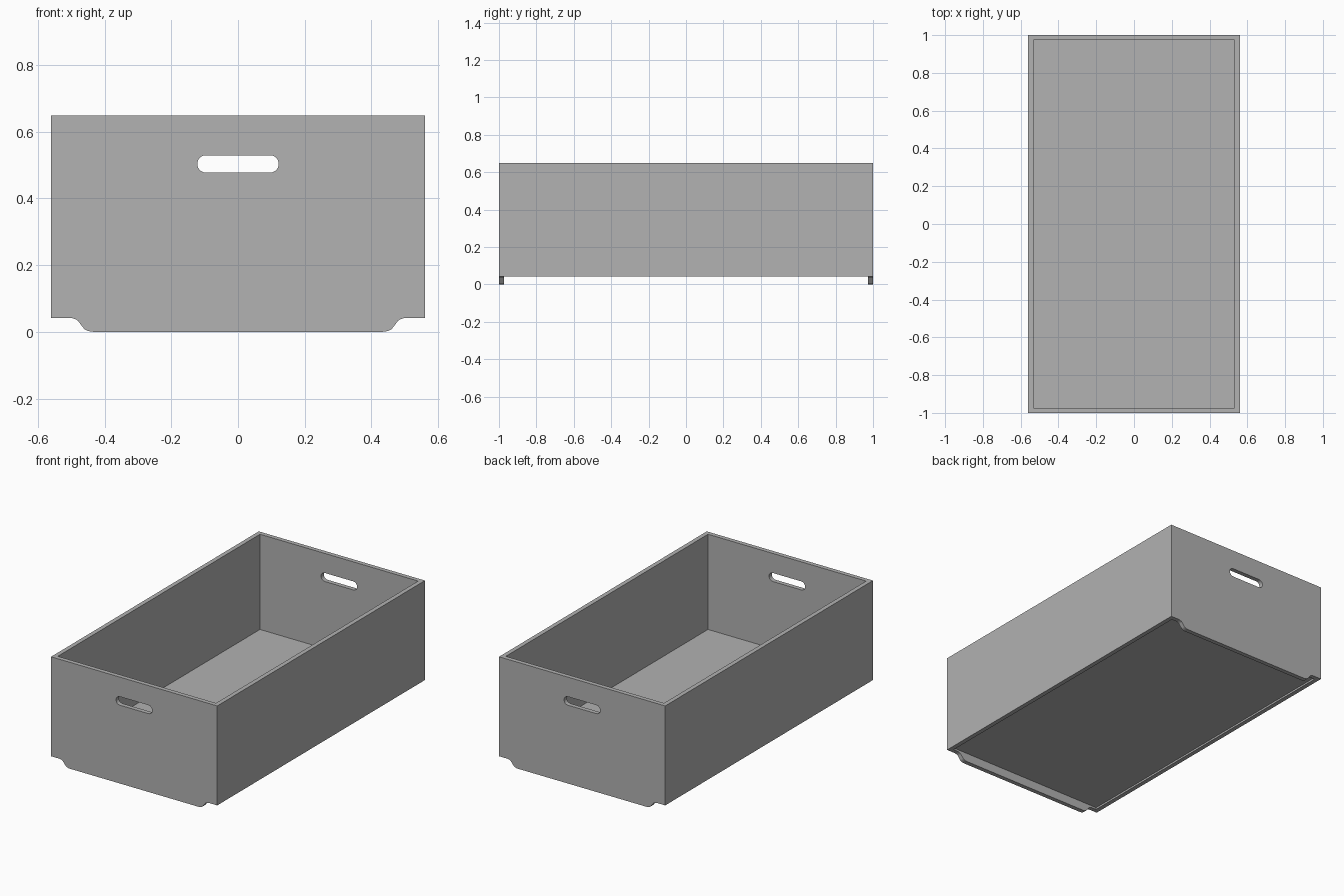
import bpy, bmesh
from math import sin, cos, pi, radians
from mathutils import Matrix

default = bpy.data.objects.get("Cube")
if default:
    bpy.data.objects.remove(default, do_unlink=True)

# Overall sizes
HALF_W, HALF_L, HEIGHT = 0.56, 1.0, 0.648
WALL, WALL_BASE = 0.027, 0.042
FLOOR_BASE, FLOOR_TOP = 0.053, 0.068

grey = bpy.data.materials.new("plain_grey")
grey.use_nodes = True
colour = (0.445, 0.445, 0.445, 1)
grey.diffuse_color = colour
grey.node_tree.nodes["Principled BSDF"].inputs["Base Color"].default_value = colour


def add_object(name, mesh):
    obj = bpy.data.objects.new(name, mesh)
    bpy.context.collection.objects.link(obj)
    mesh.materials.clear()
    mesh.materials.append(grey)
    return obj


def box(name, low, high):
    bm = bmesh.new()
    bmesh.ops.create_cube(bm, size=1)
    for v in bm.verts:
        v.co = [h if c > 0 else l for c, l, h in zip(v.co, low, high)]
    mesh = bpy.data.meshes.new(name)
    bm.to_mesh(mesh)
    bm.free()
    return add_object(name, mesh)


def arc(cx, cz, r, start, end, steps):
    angles = [radians(start + (end - start) * i / steps) for i in range(steps + 1)]
    return [(cx + r * cos(a), cz + r * sin(a)) for a in angles]


def end_panel_mesh(loops):
    """Fill an outline with its hole and give it the wall thickness."""
    curve = bpy.data.curves.new("panel_outline", "CURVE")
    curve.dimensions = "2D"
    curve.fill_mode = "BOTH"
    curve.extrude = WALL / 2
    for loop in loops:
        spline = curve.splines.new("POLY")
        spline.points.add(len(loop) - 1)
        for point, (x, z) in zip(spline.points, loop):
            point.co = (x, z, 0, 1)
        spline.use_cyclic_u = True
    helper = bpy.data.objects.new("panel_helper", curve)
    bpy.context.collection.objects.link(helper)
    graph = bpy.context.evaluated_depsgraph_get()
    mesh = bpy.data.meshes.new_from_object(helper.evaluated_get(graph))
    bpy.data.objects.remove(helper, do_unlink=True)
    bpy.data.curves.remove(curve)
    bm = bmesh.new()
    bm.from_mesh(mesh)
    bmesh.ops.remove_doubles(bm, verts=bm.verts, dist=1e-5)
    bmesh.ops.rotate(bm, verts=bm.verts, matrix=Matrix.Rotation(pi / 2, 3, "X"))
    bmesh.ops.recalc_face_normals(bm, faces=bm.faces)
    for f in bm.faces:
        f.smooth = False
    bm.to_mesh(mesh)
    bm.free()
    return mesh


# End panel outline: a square top and a raised notch with eased corners below
R = 0.05
right_half = (arc(0.433, R, R, 270, 304, 5)
              + arc(0.508, WALL_BASE - R, R, 124, 90, 5)
              + [(HALF_W, WALL_BASE), (HALF_W, HEIGHT)])
outline = right_half + [(-x, z) for x, z in reversed(right_half)]

# Rounded hand slot
SLOT_R, SLOT_X, SLOT_Z = 0.026, 0.096, 0.503
slot = (arc(SLOT_X, SLOT_Z, SLOT_R, -90, 90, 12)
        + arc(-SLOT_X, SLOT_Z, SLOT_R, 90, 270, 12))

panel = end_panel_mesh([outline, slot])
for name, side in (("front_panel", -1), ("back_panel", 1)):
    end = add_object(name, panel.copy())
    end.location.y = side * (HALF_L - WALL / 2)
bpy.data.meshes.remove(panel)

# Long side panels between the ends
INNER_L, INNER_W = HALF_L - WALL, HALF_W - WALL
box("left_panel", (INNER_W, -INNER_L, WALL_BASE), (HALF_W, INNER_L, HEIGHT))
box("right_panel", (-HALF_W, -INNER_L, WALL_BASE), (-INNER_W, INNER_L, HEIGHT))

# Floor board held slightly above the side panel edges
box("floor_board", (-INNER_W, -INNER_L, FLOOR_BASE), (INNER_W, INNER_L, FLOOR_TOP))
